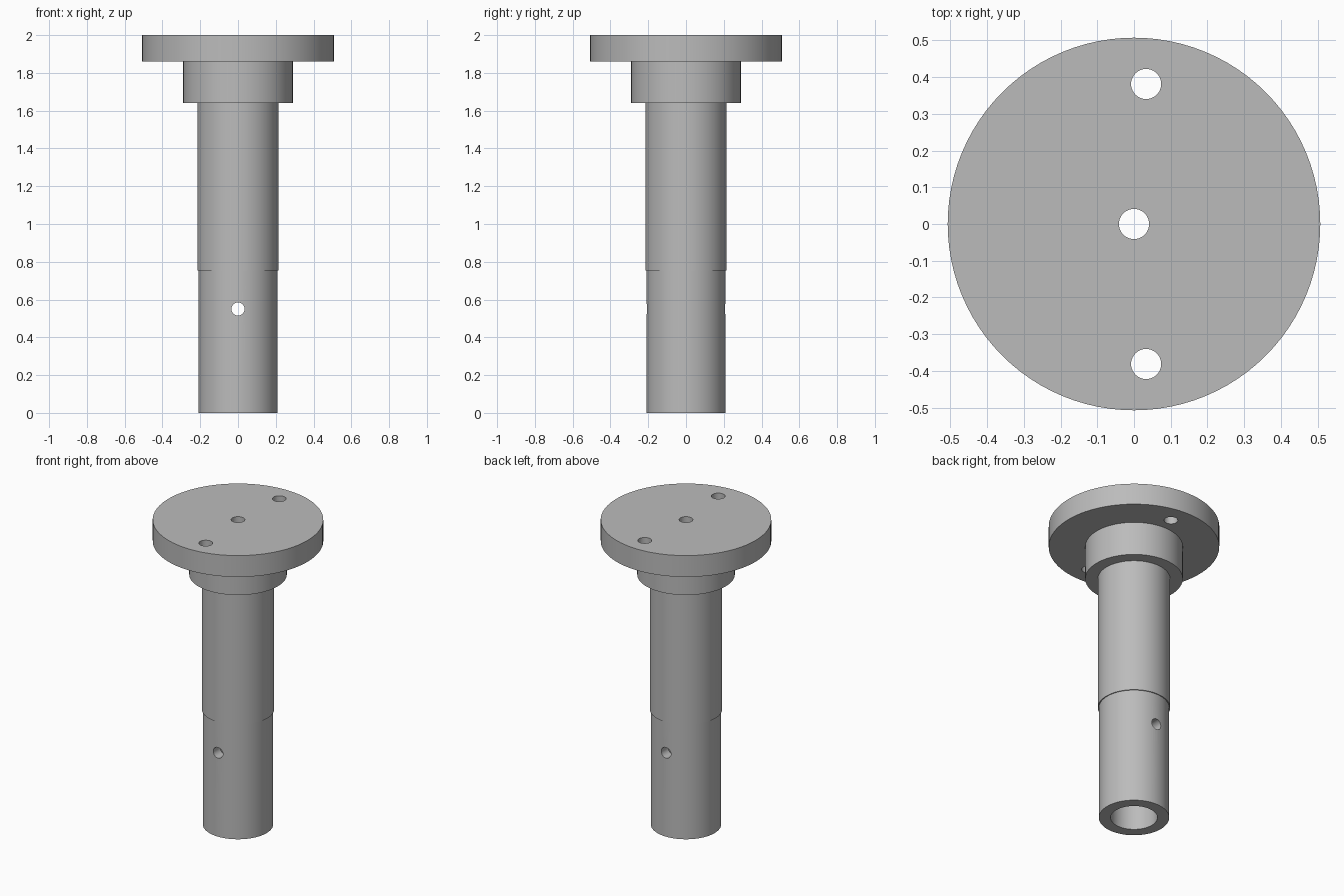
import bpy
import bmesh
import math
from mathutils import Matrix, Vector

default = bpy.data.objects.get("Cube")
if default:
    bpy.data.objects.remove(default, do_unlink=True)

steel = bpy.data.materials.new("grey steel")
steel.use_nodes = True
GREY = (0.5, 0.5, 0.5, 1)
steel.diffuse_color = GREY
steel.node_tree.nodes["Principled BSDF"].inputs["Base Color"].default_value = GREY


def add_object(name, bm):
    mesh = bpy.data.meshes.new(name)
    bm.to_mesh(mesh)
    bm.free()
    mesh.materials.append(steel)
    obj = bpy.data.objects.new(name, mesh)
    bpy.context.collection.objects.link(obj)
    return obj


def lathe(name, profile, steps=96):
    """Revolve a closed (radius, height) outline around z."""
    bm = bmesh.new()
    verts = [bm.verts.new((r, 0, z)) for r, z in profile]
    edges = [bm.edges.new((v, verts[i - 1])) for i, v in enumerate(verts)]
    bmesh.ops.spin(bm, geom=verts + edges, axis=(0, 0, 1), cent=(0, 0, 0),
                   angle=math.tau, steps=steps, use_merge=True)
    bmesh.ops.remove_doubles(bm, verts=bm.verts, dist=1e-5)
    bmesh.ops.recalc_face_normals(bm, faces=bm.faces)
    return add_object(name, bm)


def drill(target, name, location, radius, depth, rotation=Matrix()):
    """Cut a round hole through the target."""
    bm = bmesh.new()
    bmesh.ops.create_cone(bm, cap_ends=True, segments=40, radius1=radius,
                          radius2=radius, depth=depth,
                          matrix=Matrix.Translation(Vector(location)) @ rotation)
    cutter = add_object(name, bm)
    cutter.hide_render = True
    cutter.hide_set(True)
    mod = target.modifiers.new(name, 'BOOLEAN')
    mod.operation = 'DIFFERENCE'
    mod.solver = 'EXACT'
    mod.object = cutter
    bpy.context.view_layer.objects.active = target
    bpy.ops.object.modifier_apply(modifier=name)
    bpy.data.objects.remove(cutter, do_unlink=True)


# Flange, collar, stepped shaft and the bore inside, in one turned outline
spindle = lathe("flanged_shaft", [
    (0.041, 2.0), (0.507, 2.0), (0.507, 1.86),      # flange
    (0.29, 1.86), (0.29, 1.64),                     # collar
    (0.215, 1.64), (0.215, 0.755),                  # upper shaft
    (0.209, 0.755), (0.209, 0),                     # lower shaft
    (0.139, 0), (0.139, 1.86), (0.041, 1.86),       # bore
])

# Two bolt holes in the flange
for side in (-1, 1):
    drill(spindle, "bolt_hole", (0.033, side * 0.381, 1.93), 0.041, 0.4)

# Cross hole through the lower shaft, front to back
drill(spindle, "cross_hole", (0, 0, 0.55), 0.035, 1,
      Matrix.Rotation(math.pi / 2, 4, 'X'))

bpy.ops.object.select_all(action='DESELECT')
spindle.select_set(True)
bpy.context.view_layer.objects.active = spindle
bpy.ops.object.shade_smooth_by_angle(angle=math.radians(30))
